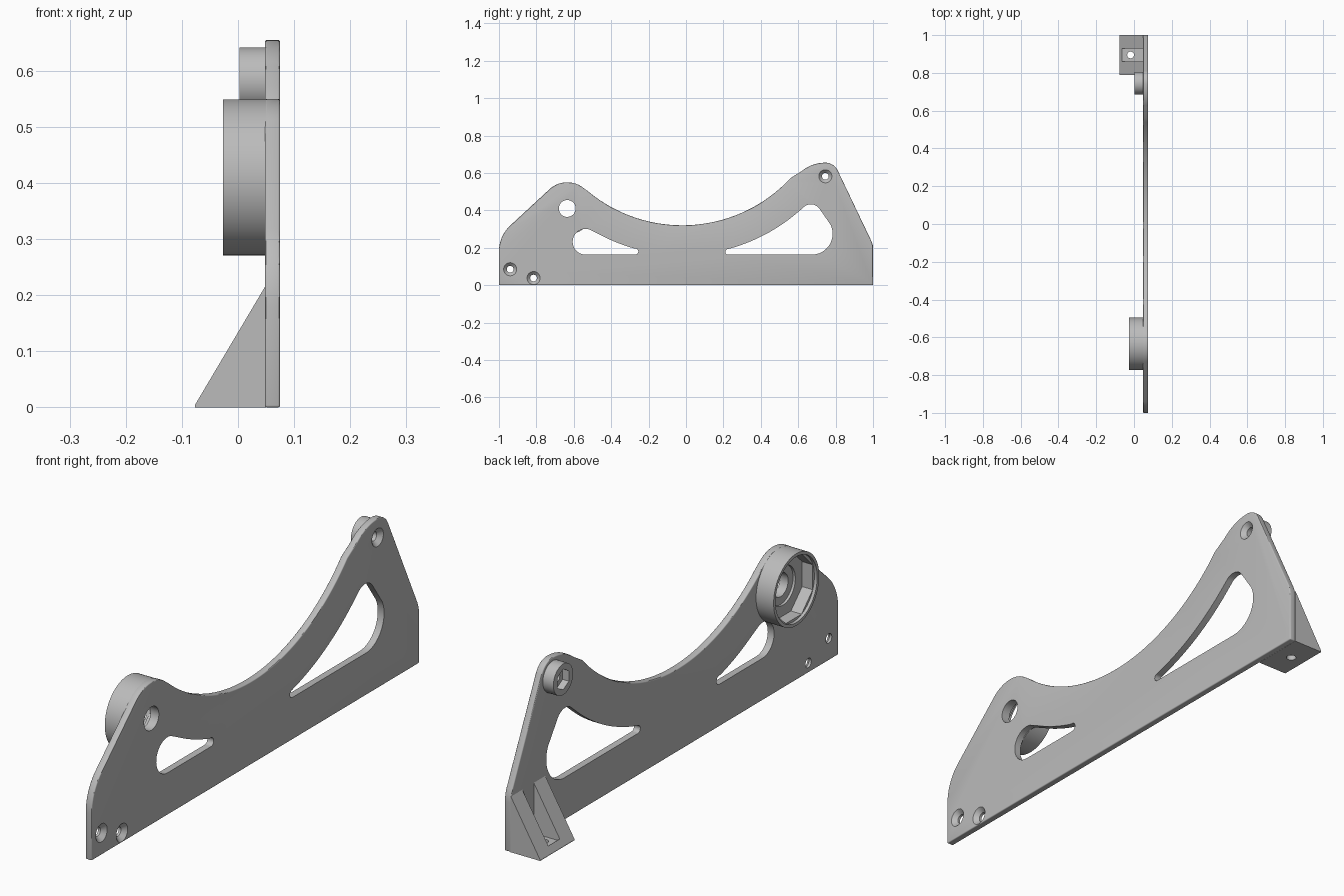
import bpy, bmesh
from math import cos, sin, radians, pi
from mathutils import Matrix

cube = bpy.data.objects.get("Cube")
if cube:
    bpy.data.objects.remove(cube, do_unlink=True)

grey = bpy.data.materials.new("light grey")
grey.use_nodes = True
colour = (0.5, 0.5, 0.5, 1)
grey.diffuse_color = colour
grey.node_tree.nodes["Principled BSDF"].inputs["Base Color"].default_value = colour

INNER, OUTER = 0.048, 0.075   # the two faces of the side plate


def arc(cy, cz, r, start, end, n=10):
    angles = [radians(start + (end - start) * i / n) for i in range(n + 1)]
    return [(cy + r * cos(a), cz + r * sin(a)) for a in angles]


def finish(bm, name):
    bmesh.ops.recalc_face_normals(bm, faces=bm.faces)
    mesh = bpy.data.meshes.new(name)
    bm.to_mesh(mesh)
    bm.free()
    obj = bpy.data.objects.new(name, mesh)
    mesh.materials.append(grey)
    bpy.context.collection.objects.link(obj)
    return obj


def prism(name, points, direction):
    """Extrude a closed loop of 3D points along a direction."""
    bm = bmesh.new()
    face = bm.faces.new([bm.verts.new(p) for p in points])
    moved = bmesh.ops.extrude_face_region(bm, geom=[face], use_keep_orig=True)
    verts = [g for g in moved["geom"] if isinstance(g, bmesh.types.BMVert)]
    bmesh.ops.translate(bm, verts=verts, vec=direction)
    return finish(bm, name)


def slab(name, profile, x0, x1):
    return prism(name, [(x0, y, z) for y, z in profile], (x1 - x0, 0, 0))


def rod(name, centre, x0, x1, r0, r1=None, sides=64):
    """Cylinder or cone along x, radius r0 at x0 and r1 at x1."""
    bm = bmesh.new()
    bmesh.ops.create_cone(bm, cap_ends=True, segments=sides, radius1=r0,
                          radius2=r0 if r1 is None else r1, depth=x1 - x0)
    turn = Matrix.Rotation(pi / 2, 4, "Y") @ Matrix.Rotation(pi / sides, 4, "Z")
    bm.transform(Matrix.Translation(((x0 + x1) / 2, *centre)) @ turn)
    return finish(bm, name)


def apply(obj, modifier):
    bpy.context.view_layer.objects.active = obj
    bpy.ops.object.modifier_apply(modifier=modifier.name)


def bevel(obj, width):
    mod = obj.modifiers.new("bevel", "BEVEL")
    mod.width, mod.segments = width, 3
    mod.limit_method, mod.angle_limit = "ANGLE", radians(50)
    apply(obj, mod)


def cut(obj, *cutters):
    for cutter in cutters:
        mod = obj.modifiers.new("cut", "BOOLEAN")
        mod.operation, mod.solver, mod.object = "DIFFERENCE", "EXACT", cutter
        apply(obj, mod)
        bpy.data.objects.remove(cutter, do_unlink=True)


cup_at = (-0.635, 0.41)
boss_at = (0.745, 0.582)
sweep = (-0.02, 1.11)         # centre of the big concave curve

# Side plate outline
outline = [(-1, 0), (1, 0)]
outline += arc(0.88, 0.19, 0.12, 0, 25)
outline += arc(*boss_at, 0.073, 25, 90)
outline += arc(0.745, 0.455, 0.2, 92, 130)
outline += arc(*sweep, 0.79, -42.8, -130.2, 40)
outline += arc(*cup_at, 0.14, 50, 133, 16)
outline += arc(-0.81, 0.18, 0.19, 133, 180)
plate = slab("side_plate", outline, INNER, OUTER)
bevel(plate, 0.004)

# Two windows following the concave curve
small_window = (arc(-0.272, 0.18, 0.017, -90, 75)
                + arc(*sweep, 0.949, -105.9, -118.3, 12)
                + arc(-0.537, 0.232, 0.069, 75, 270, 20))
large_window = (arc(0.672, 0.275, 0.112, -90, 25, 16)
                + arc(0.668, 0.375, 0.057, 40, 135, 14)
                + arc(*sweep, 0.949, -48.8, -75, 20)
                + arc(0.225, 0.178, 0.015, 105, 270))
for window in (small_window, large_window):
    cut(plate, slab("window_cutter", window, 0, 0.1))

# Bore behind the cup, and countersunk screw holes
cut(plate, rod("bore_cutter", cup_at, 0, 0.1, 0.045))
for centre in ((-0.94, 0.085), (-0.815, 0.038), boss_at):
    cut(plate, rod("hole_cutter", centre, 0, 0.1, 0.018, sides=32),
        rod("sink_cutter", centre, 0.057, 0.077, 0.017, 0.037, sides=32))

# Round cup with an eight-sided pocket and a stepped floor
cup = rod("round_cup", cup_at, -0.027, INNER + 0.002, 0.139, sides=96)
cut(cup, rod("lip_cutter", cup_at, -0.1, -0.015, 0.127, sides=96),
    rod("pocket_cutter", cup_at, -0.05, 0.03, 0.126, sides=8),
    rod("step_cutter", cup_at, 0, 0.04, 0.075),
    rod("bore_cutter", cup_at, 0, 0.1, 0.045))

# Small boss with a six-sided nut recess
boss = rod("small_boss", boss_at, 0.003, INNER + 0.002, 0.06)
cut(boss, rod("nut_cutter", boss_at, -0.05, 0.03, 0.04, sides=6),
    rod("hole_cutter", boss_at, 0, 0.1, 0.018, sides=32))

# Wedge-shaped foot with a slot and a screw hole through its floor
tip, top = -0.077, 0.215
wedge = [(INNER + 0.002, 0), (INNER + 0.002, top), (INNER, top), (tip, 0.004), (tip, 0)]
foot = prism("wedge_foot", [(x, 0.79, z) for x, z in wedge], (0, 0.21, 0))
slot = [(-0.063, 0.86), (INNER, 0.86), (INNER, 0.93), (-0.063, 0.93)]
ring = arc(-0.018, 0.895, 0.018, 0, 348.75, 31)
cut(foot, prism("slot_cutter", [(x, y, 0.02) for x, y in slot], (0, 0, 0.3)),
    prism("hole_cutter", [(x, y, -0.1) for x, y in ring], (0, 0, 0.2)))

# Smooth round surfaces, keep edges crisp
for obj in (plate, cup, boss, foot):
    bpy.ops.object.select_all(action="DESELECT")
    obj.select_set(True)
    bpy.context.view_layer.objects.active = obj
    bpy.ops.object.shade_smooth_by_angle(angle=radians(30))
